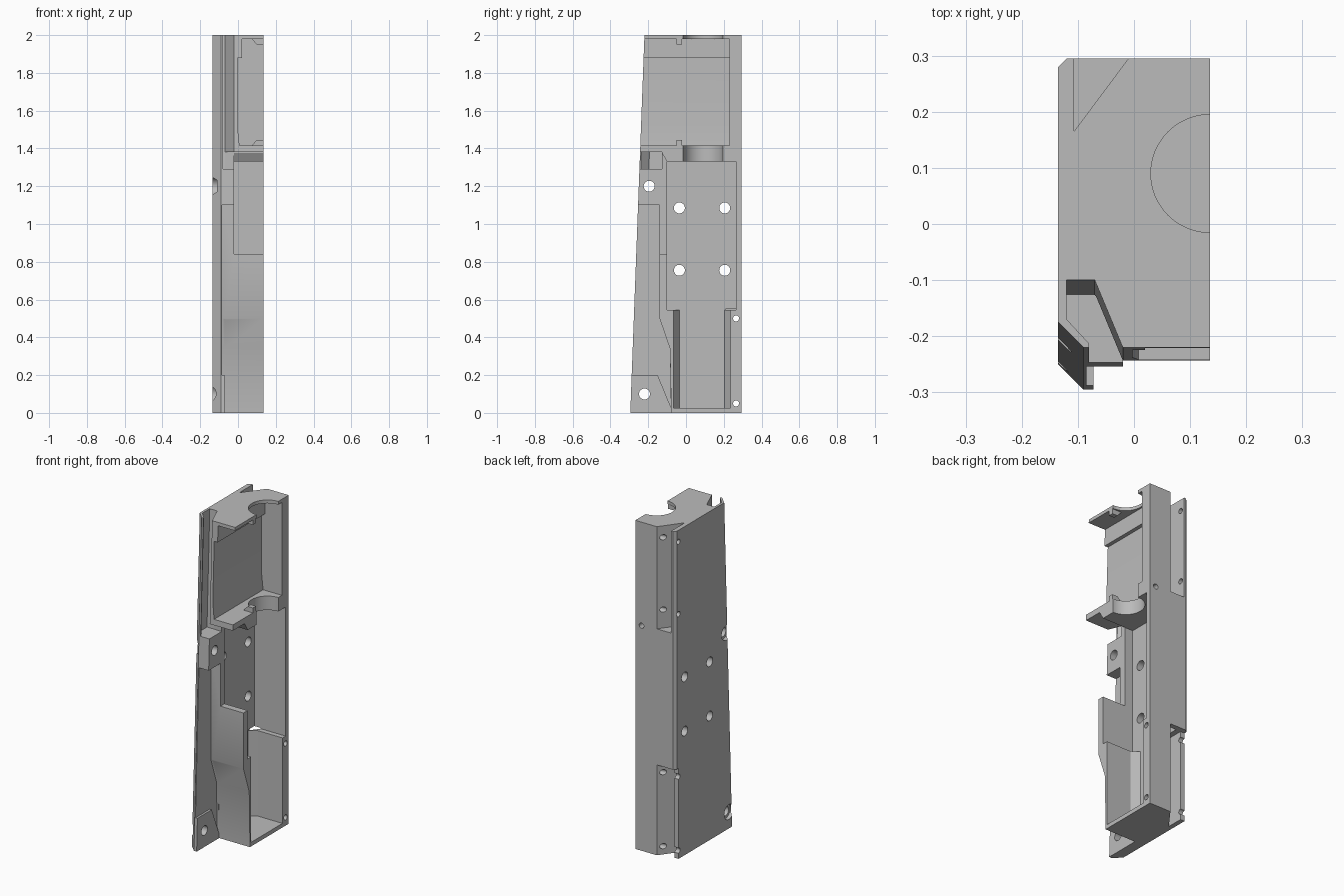
import bpy
import bmesh
import math

cube = bpy.data.objects.get("Cube")
if cube:
    bpy.data.objects.remove(cube)

# One plain grey material
GREY = (0.5, 0.5, 0.5, 1)
mat = bpy.data.materials.new("light grey")
mat.use_nodes = True
mat.diffuse_color = GREY
mat.node_tree.nodes["Principled BSDF"].inputs["Base Color"].default_value = GREY

TOP = 2.0
SLOPE = 0.0375   # the front edge leans out by this much per unit of height
FAR = 0.4        # safely outside the body


def prism(name, axis, pts, lo, hi, lean=False):
    """Extrude a 2D outline along an axis; lean slopes its front points."""
    def place(p, h):
        a, b = p
        if axis == "x":
            return (h, a, b)
        if axis == "y":
            return (a, h, b)
        return (a, b + SLOPE * (h - TOP) if lean and b < 0 else b, h)

    bm = bmesh.new()
    ends = [[bm.verts.new(place(p, h)) for p in pts] for h in (lo, hi)]
    for ring in ends:
        bm.faces.new(ring)
    n = len(pts)
    for i in range(n):
        j = (i + 1) % n
        bm.faces.new((ends[0][i], ends[0][j], ends[1][j], ends[1][i]))
    bmesh.ops.recalc_face_normals(bm, faces=bm.faces)
    mesh = bpy.data.meshes.new(name)
    bm.to_mesh(mesh)
    bm.free()
    mesh.materials.append(mat)
    obj = bpy.data.objects.new(name, mesh)
    bpy.context.collection.objects.link(obj)
    return obj


def rect(a0, a1, b0, b1):
    return [(a0, b0), (a1, b0), (a1, b1), (a0, b1)]


def circle(a, b, r, sides=32):
    step = math.tau / sides
    return [(a + r * math.cos(i * step), b + r * math.sin(i * step)) for i in range(sides)]


# Solid body with a leaning, chamfered front edge
body = prism("housing_half", "z",
             [(-.135, -.175), (-.09, -.22), (.135, -.22), (.135, .295),
              (-.12, .295), (-.135, .28)], 0, TOP, lean=True)


def cut(axis, pts, lo, hi, lean=False):
    cutter = prism("cutter", axis, pts, lo, hi, lean)
    cutter.hide_render = True
    mod = body.modifiers.new("cut", "BOOLEAN")
    mod.operation = "DIFFERENCE"
    mod.solver = "EXACT"
    mod.object = cutter
    bpy.context.view_layer.objects.active = body
    bpy.ops.object.modifier_apply(modifier=mod.name)
    bpy.data.objects.remove(cutter)


# Upper front channel and the side opening at its foot
cut("z", [(-.12, -.1), (-.07, -.1), (-.02, -.22), (-.02, -FAR), (-.08, -FAR),
          (-.08, -.213), (-.12, -.17)], 1.29, 2.1, lean=True)
cut("x", rect(-FAR, -.128, 1.29, 1.38), -.08, FAR)

# Open space in front of the main pocket, under the shelf
cut("x", [(-FAR, .84), (-.1, .84), (-.1, 1.33), (-.13, 1.38), (-FAR, 1.38)], -.02, FAR)

# Space in front of the curved wall, then the deeper area above the foot
wall = [(-FAR, 1.1), (-.14, 1.1), (-.14, .5), (-.085, .34)]
cut("x", wall + [(-.076, -.1), (-FAR, -.1)], -.072, FAR)
cut("x", wall + [(-.08, .03), (-.15, .2), (-FAR, .2)], -.085, FAR)

# Main pocket and the narrower lower pocket with slanted sides
cut("x", rect(-.1, .265, .545, 1.33), -.075, FAR)
cut("z", [(-.075, -.035), (-.075, .205), (-.03, .235), (FAR, .235),
          (FAR, -.066), (-.03, -.066)], .025, .6)

# Stepped upper pocket, open to the front
cut("y", [(.02, 1.98), (.02, 1.88), (-.003, 1.88), (-.003, 1.52), (.008, 1.415),
          (FAR, 1.415), (FAR, 1.98)], -FAR, .23)

# Slanted recesses in the back corner
slant = [(-.107, .165), (-.01, .295), (-.01, FAR)]
cut("z", slant + [(-.107, FAR)], 1.378, 2.1)
cut("z", slant + [(-FAR, FAR), (-FAR, .265), (-.107, .265)], -.1, .55)

# Half-round seats in the top plate and the shelf
for low, high in ((1.3, 1.45), (1.95, 2.1)):
    cut("z", circle(.135, .09, .105, 48), low, high)

# Screw holes through the plate
for y in (-.035, .205):
    for z in (.755, 1.085):
        cut("x", circle(y, z, .029), -FAR, .05)

# Countersunk holes near the front edge
for y, z in ((-.195, 1.2), (-.22, .1)):
    cut("x", circle(y, z, .029), -FAR, .05)
    cut("x", circle(y, z, .045), -FAR, -.112)

# Small pin holes along the back corner and one in the back
for z, depth in ((.05, FAR), (.5, FAR), (1.49, 0), (1.93, 0)):
    cut("x", circle(.265, z, .016, 20), -FAR, depth)
cut("y", circle(.093, 1.37, .016, 20), .22, FAR)

# Locating ribs on the shelf and under the top plate
for name, base, tip in (("lower_rib", 1.413, 1.445), ("upper_rib", 1.982, 1.95)):
    prism(name, "y", [(.07, base), (.1, tip), (.135, tip), (.135, base)], -.05, -.02)

# Soft shading only on the rounded parts
bpy.ops.object.select_all(action="DESELECT")
body.select_set(True)
bpy.context.view_layer.objects.active = body
bpy.ops.object.shade_smooth_by_angle(angle=math.radians(25))
